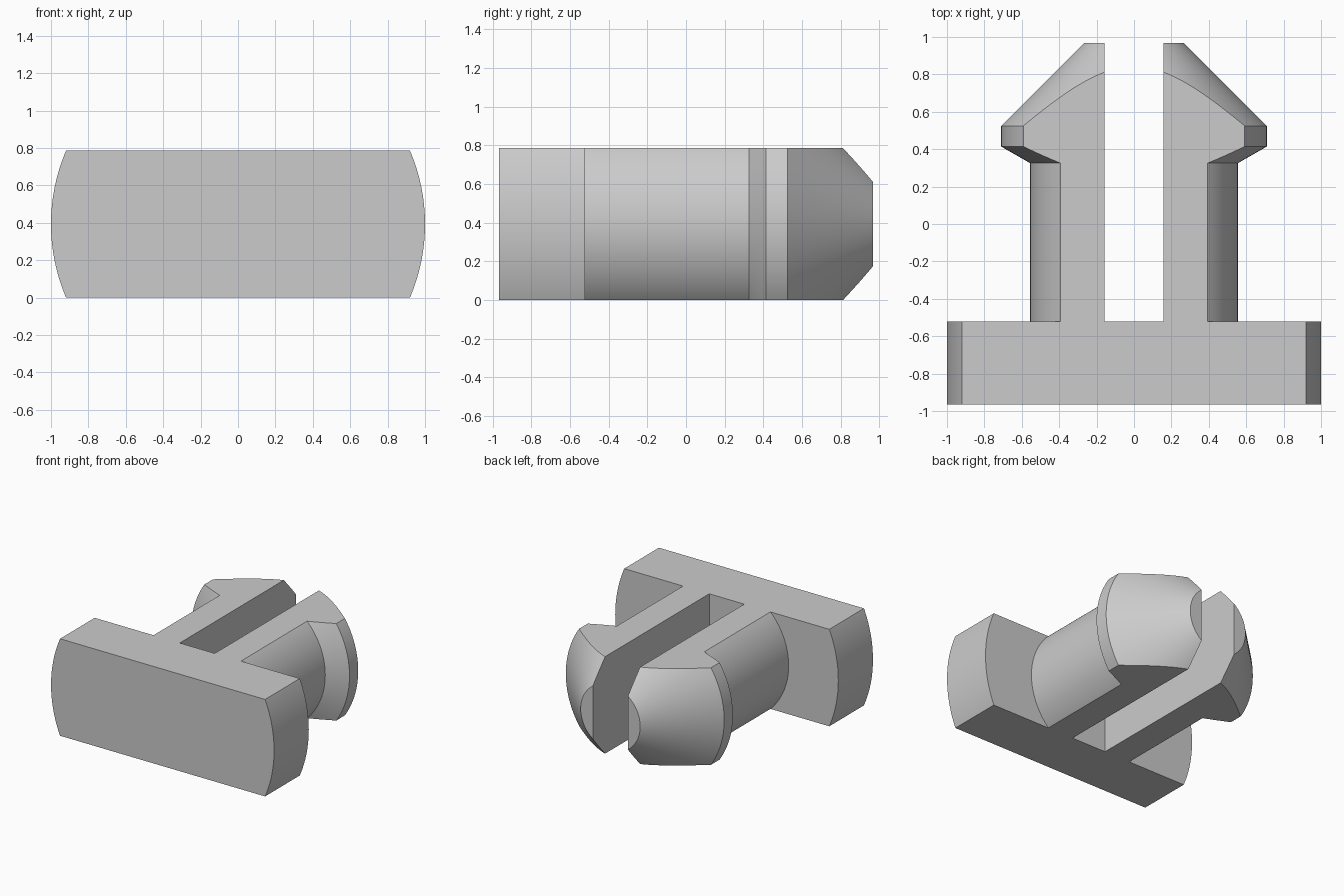
import bpy, bmesh, math
from mathutils import Matrix, Vector

if "Cube" in bpy.data.objects:
    bpy.data.objects.remove(bpy.data.objects["Cube"])

HALF_H = 0.393      # half of the flat-to-flat height
SEGMENTS = 128

grey = bpy.data.materials.new("plain grey")
grey.diffuse_color = (0.6, 0.6, 0.6, 1)
grey.use_nodes = True
grey.node_tree.nodes["Principled BSDF"].inputs["Base Color"].default_value = grey.diffuse_color


def new_object(name, bm):
    mesh = bpy.data.meshes.new(name)
    bmesh.ops.recalc_face_normals(bm, faces=bm.faces)
    bm.to_mesh(mesh)
    bm.free()
    obj = bpy.data.objects.new(name, mesh)
    bpy.context.collection.objects.link(obj)
    return obj


def box(name, lo, hi):
    bm = bmesh.new()
    lo, hi = Vector(lo), Vector(hi)
    bmesh.ops.create_cube(bm, size=1, matrix=Matrix.Translation((lo + hi) / 2)
                          @ Matrix.Diagonal((*(hi - lo), 1)))
    return new_object(name, bm)


def lathe(name, profile):
    """Closed solid turned about the y axis from (radius, y) points."""
    bm = bmesh.new()
    rings = []
    for r, y in profile:
        angles = [2 * math.pi * i / SEGMENTS for i in range(SEGMENTS)]
        rings.append([bm.verts.new((r * math.cos(a), y, HALF_H + r * math.sin(a)))
                      for a in angles])
    for a, b in zip(rings, rings[1:]):
        for i in range(SEGMENTS):
            j = (i + 1) % SEGMENTS
            bm.faces.new((a[i], a[j], b[j], b[i]))
    bm.faces.new(rings[0])
    bm.faces.new(rings[-1])
    return new_object(name, bm)


def cut(obj, cutter, operation):
    mod = obj.modifiers.new(operation.lower(), 'BOOLEAN')
    mod.operation, mod.solver, mod.object = operation, 'EXACT', cutter
    bpy.context.view_layer.objects.active = obj
    bpy.ops.object.modifier_apply(modifier=mod.name)
    bpy.data.objects.remove(cutter)


# Turned body: wide base disc, shaft, barbed rim and conical tip
clip = lathe("snap_clip", [(1.0, -0.966), (1.0, -0.522), (0.555, -0.522), (0.555, 0.325),
                           (0.71, 0.414), (0.71, 0.525), (0.267, 0.968)])

# Flat top and bottom
cut(clip, box("flat_cutter", (-2, -2, 0), (2, 2, 2 * HALF_H)), 'INTERSECT')

# Slot splitting the shaft and head into two prongs
cut(clip, box("slot_cutter", (-0.157, -0.522, -1), (0.157, 2, 2)), 'DIFFERENCE')

clip.data.materials.clear()
clip.data.materials.append(grey)
bpy.ops.object.select_all(action='DESELECT')
clip.select_set(True)
bpy.context.view_layer.objects.active = clip
bpy.ops.object.shade_smooth_by_angle(angle=math.radians(25))
